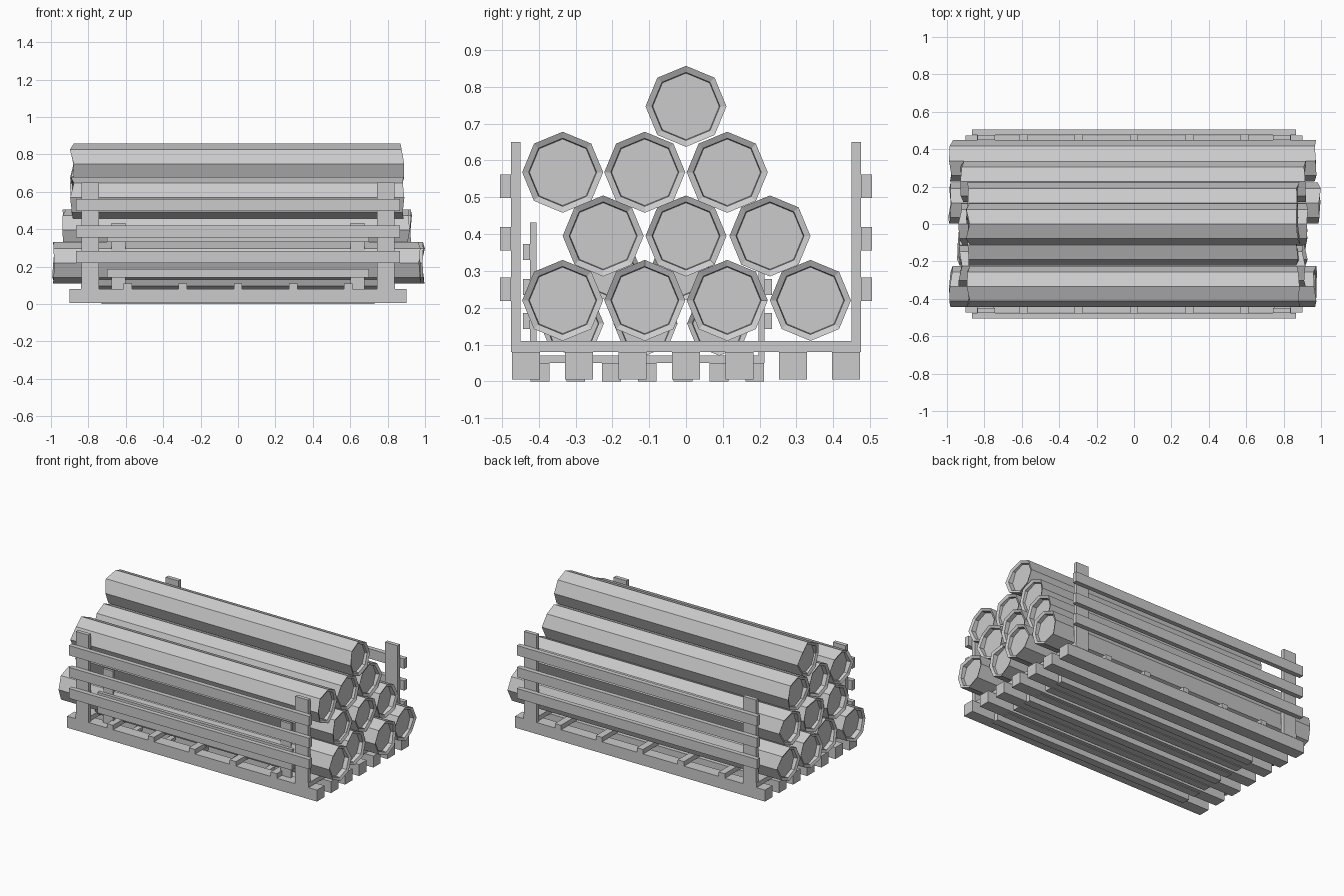
import bpy, bmesh, math, random

if "Cube" in bpy.data.objects:
    bpy.data.objects.remove(bpy.data.objects["Cube"])

random.seed(4)


def finish(bm, name):
    bmesh.ops.recalc_face_normals(bm, faces=bm.faces)
    me = bpy.data.meshes.new(name)
    bm.to_mesh(me)
    bm.free()
    ob = bpy.data.objects.new(name, me)
    bpy.context.collection.objects.link(ob)
    return ob


def log(name, x0, x1, y, z, r):
    """Octagonal log with ragged rims and recessed cut ends."""
    bm = bmesh.new()
    n = 8
    mid = (x0 + x1) / 2
    jit = {s: [random.uniform(0, 0.022) for _ in range(n)] for s in (-1, 1)}

    def ring(x, rad, side=0):
        vs = []
        for i in range(n):
            a = math.pi / 2 + i * math.tau / n
            off = -side * jit[side][i] if side else 0
            vs.append(bm.verts.new((x + off, y + rad * math.cos(a), z + rad * math.sin(a))))
        return vs

    rings = [ring(x0 + 0.04, r * 0.82), ring(x0 + 0.008, r * 0.84, -1), ring(x0, r, -1),
             ring(x1, r, 1), ring(x1 - 0.008, r * 0.84, 1), ring(x1 - 0.04, r * 0.82)]
    for a, b in zip(rings, rings[1:]):
        for i in range(n):
            j = (i + 1) % n
            bm.faces.new((a[i], a[j], b[j], b[i]))
    bm.faces.new(rings[0])
    bm.faces.new(rings[-1])
    return finish(bm, name)


def pallet(prefix, sx, s, cy, cz):
    """Slatted crate: beams, cross slats, corner posts and side rails."""
    def box(name, xa, xb, ya, yb, za, zb):
        bm = bmesh.new()
        bmesh.ops.create_cube(bm, size=1)
        for v in bm.verts:
            v.co = (sx * (xa if v.co.x < 0 else xb),
                    cy + s * (ya if v.co.y < 0 else yb),
                    cz + s * (za if v.co.z < 0 else zb))
        finish(bm, prefix + "_" + name)

    # long floor beams
    for i in range(7):
        y = -0.435 + i * 0.145
        box("beam", -0.9, 0.9, y - 0.038, y + 0.038, 0, 0.075)
    # cross slats
    for x in (-0.795, -0.59, -0.295, 0, 0.295, 0.59, 0.795):
        w = 0.045 if abs(x) > 0.7 else 0.022
        box("slat", x - w, x + w, -0.475, 0.475, 0.075, 0.105)
    for side in (-1, 1):
        # corner posts
        ya, yb = sorted((side * 0.45, side * 0.475))
        for x in (-0.79, 0.79):
            box("post", x - 0.046, x + 0.046, ya, yb, 0.075, 0.645)
        # side rails
        ya, yb = sorted((side * 0.475, side * 0.505))
        for z in (0.245, 0.383, 0.525):
            box("rail", -0.865, 0.865, ya, yb, z - 0.032, z + 0.032)


pallet("large_crate", 1.0, 1.0, 0.0, 0.005)
pallet("small_crate", 0.81, 0.67, -0.105, 0.0)

# large stack: y, z, left end, right end
for y, z, x0, x1 in [
        (-0.335, 0.22, -0.99, 0.98), (-0.112, 0.22, -0.95, 0.93),
        (0.112, 0.22, -1.0, 1.0), (0.338, 0.22, -0.99, 0.98),
        (-0.225, 0.395, -0.94, 0.92), (0, 0.395, -0.94, 0.93), (0.228, 0.395, -0.93, 0.92),
        (-0.335, 0.568, -0.90, 0.89), (-0.112, 0.568, -0.89, 0.89), (0.112, 0.568, -0.90, 0.89),
        (0, 0.747, -0.90, 0.89)]:
    log("large_log", x0, x1, y, z, 0.11)

# small stack hidden inside
for y, z in [(-0.31, 0.157), (-0.11, 0.157), (0.09, 0.157), (-0.21, 0.305), (-0.01, 0.305)]:
    log("small_log", -0.77, 0.77, y, z, 0.087)
